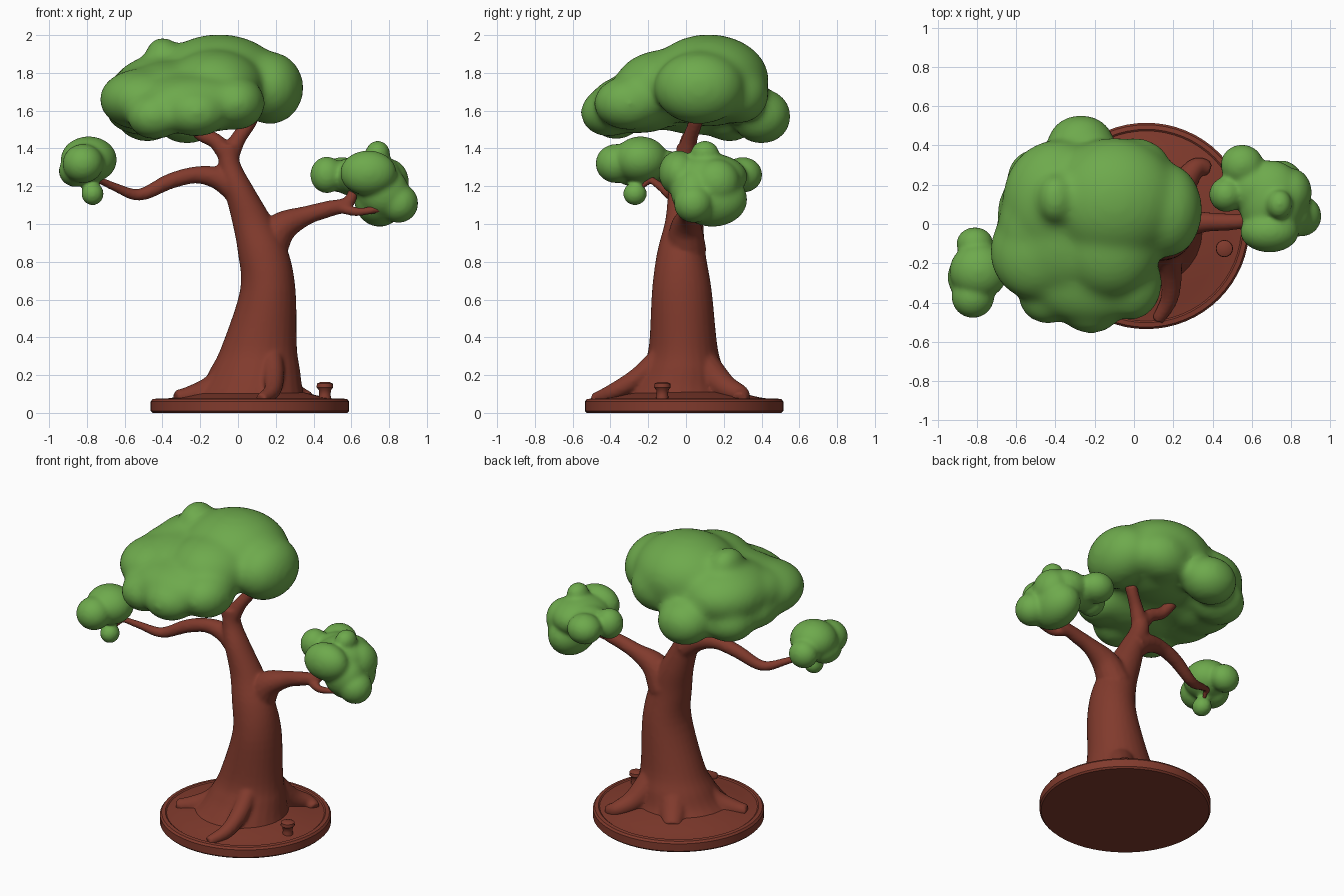
import bpy, bmesh, math
from mathutils import Vector, Matrix


def material(name, rgb):
    m = bpy.data.materials.new(name)
    m.diffuse_color = (*rgb, 1)
    return m


BARK = material("reddish brown bark", (0.22, 0.043, 0.026))
LEAF = material("leaf green", (0.155, 0.40, 0.073))


def finish(bm, name, mat, voxel=0, smooth=0):
    bmesh.ops.recalc_face_normals(bm, faces=bm.faces)
    me = bpy.data.meshes.new(name)
    bm.to_mesh(me)
    bm.free()
    me.materials.append(mat)
    ob = bpy.data.objects.new(name, me)
    bpy.context.collection.objects.link(ob)
    if voxel:  # melt overlapping parts into one skin
        r = ob.modifiers.new("melt", 'REMESH')
        r.mode, r.voxel_size, r.use_smooth_shade = 'VOXEL', voxel, True
        s = ob.modifiers.new("soften", 'SMOOTH')
        s.factor, s.iterations = 0.5, smooth
    else:
        bpy.context.view_layer.objects.active = ob
        ob.select_set(True)
        bpy.ops.object.shade_smooth_by_angle(angle=math.radians(35))
        ob.select_set(False)
    return ob


def spline(pts, steps=5):
    """Catmull-Rom through points of any dimension."""
    p = [Vector(q) for q in pts]
    p = [2 * p[0] - p[1]] + p + [2 * p[-1] - p[-2]]
    out = []
    for a, b, c, d in zip(p, p[1:], p[2:], p[3:]):
        for i in range(steps):
            t = i / steps
            out.append(0.5 * (2 * b + (c - a) * t + (2 * a - 5 * b + 4 * c - d) * t**2
                              + (3 * b - a - 3 * c + d) * t**3))
    return out + [p[-2]]


def loft(bm, rings):
    vs = [[bm.verts.new(v) for v in r] for r in rings]
    n = len(vs[0])
    for a, b in zip(vs, vs[1:]):
        for i in range(n):
            bm.faces.new((a[i], a[(i + 1) % n], b[(i + 1) % n], b[i]))
    bm.faces.new(vs[0][::-1])
    bm.faces.new(vs[-1])


def limb(bm, pts, n=14):
    """Round tapering limb through (x, y, z, radius)."""
    s = spline(pts)
    rings = []
    for i, q in enumerate(s):
        d = (s[min(i + 1, len(s) - 1)] - s[max(i - 1, 0)]).to_3d()
        rot = d.to_track_quat('Z', 'Y').to_matrix()
        rings.append([q.to_3d() + rot @ Vector((math.cos(k * math.tau / n), math.sin(k * math.tau / n), 0)) * q[3]
                      for k in range(n)])
    loft(bm, rings)


def turned(name, cx, cy, profile, n):
    """Lathe part from (radius, z) pairs."""
    bm = bmesh.new()
    loft(bm, [[(cx + r * math.cos(k * math.tau / n), cy + r * math.sin(k * math.tau / n), z)
               for k in range(n)] for r, z in profile])
    return finish(bm, name, BARK)


def foliage(name, blobs, voxel, smooth, grow):
    """Cloud of ellipsoids (x, y, z, rx, ry, rz); grow offsets the softening."""
    bm = bmesh.new()
    for x, y, z, a, b, c in blobs:
        size = Matrix.Diagonal((a + grow, b + grow, c + grow, 1))
        bmesh.ops.create_icosphere(bm, subdivisions=4, radius=1, matrix=Matrix.Translation((x, y, z)) @ size)
    return finish(bm, name, LEAF, voxel, smooth)


# Round base with rim and raised middle, and the small stump on it
turned("base_disc", 0.063, -0.01, [(0.515, 0.0), (0.525, 0.01), (0.525, 0.06), (0.515, 0.073), (0.492, 0.076),
                                  (0.484, 0.070), (0.40, 0.082), (0.28, 0.11), (0.1, 0.12)], 64)
turned("small_stump", 0.46, -0.125, [(0.04, 0.05), (0.03, 0.095), (0.032, 0.12), (0.044, 0.135), (0.042, 0.155),
                                    (0.025, 0.163)], 16)

# Trunk: leaning stack of ellipses (x, y, z, rx, ry)
bm = bmesh.new()
trunk = spline([(0.04, -0.04, 0.06, 0.32, 0.31), (0.07, -0.035, 0.14, 0.27, 0.26), (0.09, -0.02, 0.23, 0.238, 0.22),
                (0.112, -0.015, 0.35, 0.2, 0.182),
                (0.158, -0.022, 0.65, 0.147, 0.158), (0.133, -0.025, 0.85, 0.134, 0.128), (0.075, -0.01, 1.02, 0.108, 0.1),
                (0.0, -0.01, 1.2, 0.078, 0.08), (-0.045, 0.0, 1.32, 0.058, 0.06), (-0.05, 0.0, 1.42, 0.052, 0.05)])
loft(bm, [[(q[0] + q[3] * math.cos(k * math.tau / 28), q[1] + q[4] * math.sin(k * math.tau / 28), q[2])
           for k in range(28)] for q in trunk])

# Branches and forks
for path in (
    [(0.0, 0.0, 1.18, 0.08), (-0.1, 0.0, 1.24, 0.062), (-0.22, -0.01, 1.26, 0.046), (-0.36, -0.03, 1.226, 0.042),
     (-0.52, -0.07, 1.155, 0.033), (-0.65, -0.13, 1.195, 0.024), (-0.79, -0.22, 1.26, 0.017)],
    [(-0.73, -0.18, 1.235, 0.016), (-0.77, -0.26, 1.18, 0.014)],
    [(0.15, 0.0, 0.86, 0.11), (0.23, 0.0, 0.98, 0.085), (0.36, 0.01, 1.044, 0.052), (0.48, 0.01, 1.08, 0.044),
     (0.58, 0.02, 1.11, 0.036), (0.62, 0.06, 1.2, 0.022)],
    [(0.53, 0.01, 1.09, 0.03), (0.63, -0.03, 1.065, 0.024), (0.76, -0.02, 1.08, 0.018)],
    [(-0.06, 0.0, 1.37, 0.05), (-0.12, 0.01, 1.44, 0.042), (-0.2, 0.03, 1.48, 0.038), (-0.26, 0.06, 1.56, 0.034)],
    [(-0.045, 0.0, 1.36, 0.052), (0.0, 0.02, 1.45, 0.042), (0.05, 0.045, 1.52, 0.038), (0.07, 0.055, 1.56, 0.042)],
):
    limb(bm, path)

# Roots spreading over the base
for path in (
    [(0.18, -0.13, 0.30, 0.06), (0.19, -0.25, 0.19, 0.055), (0.18, -0.38, 0.115, 0.045), (0.12, -0.49, 0.07, 0.032)],
    [(0.0, -0.04, 0.23, 0.1), (-0.13, -0.1, 0.13, 0.075), (-0.25, -0.15, 0.09, 0.055), (-0.33, -0.18, 0.08, 0.04)],
    [(0.05, 0.05, 0.25, 0.1), (-0.02, 0.16, 0.12, 0.09), (-0.08, 0.26, 0.06, 0.06)],
    [(0.18, 0.08, 0.25, 0.1), (0.25, 0.2, 0.14, 0.07), (0.32, 0.29, 0.095, 0.05), (0.38, 0.28, 0.07, 0.04)],
):
    limb(bm, path)
finish(bm, "trunk_and_branches", BARK, 0.011, 6)

# Main crown: high at the back, sloping down to the front
foliage("main_crown", [
    (-0.10, 0.12, 1.76, 0.33, 0.31, 0.235), (0.17, 0.07, 1.72, 0.168, 0.23, 0.183),
    (-0.39, 0.12, 1.71, 0.27, 0.30, 0.18), (-0.50, -0.14, 1.66, 0.225, 0.24, 0.155),
    (-0.22, -0.25, 1.64, 0.33, 0.25, 0.15), (-0.22, -0.41, 1.59, 0.16, 0.14, 0.12),
    (-0.44, -0.37, 1.57, 0.14, 0.13, 0.115), (-0.01, -0.30, 1.64, 0.145, 0.18, 0.135),
    (-0.12, -0.10, 1.73, 0.25, 0.27, 0.185), (-0.27, 0.40, 1.57, 0.165, 0.148, 0.138),
    (-0.50, 0.05, 1.60, 0.19, 0.22, 0.12), (0.0, 0.28, 1.69, 0.18, 0.15, 0.15),
    (-0.48, 0.23, 1.57, 0.16, 0.15, 0.125), (-0.55, 0.0, 1.70, 0.13, 0.2, 0.12),
    (-0.35, -0.05, 1.69, 0.28, 0.30, 0.165), (-0.40, 0.13, 1.90, 0.08, 0.115, 0.08)], 0.018, 30, 0.01)

# Left tuft with its hanging ball
foliage("left_tuft", [
    (-0.79, -0.24, 1.34, 0.145, 0.14, 0.12), (-0.81, -0.10, 1.30, 0.09, 0.08, 0.085),
    (-0.82, -0.37, 1.32, 0.105, 0.105, 0.1), (-0.86, -0.27, 1.28, 0.085, 0.11, 0.08),
    (-0.77, -0.27, 1.16, 0.056, 0.06, 0.058)], 0.011, 14, 0.004)

# Right tuft
foliage("right_tuft", [
    (0.47, 0.15, 1.26, 0.083, 0.085, 0.093), (0.55, 0.30, 1.26, 0.105, 0.1, 0.09),
    (0.70, 0.12, 1.25, 0.165, 0.2, 0.12), (0.75, 0.14, 1.13, 0.13, 0.18, 0.14),
    (0.85, 0.04, 1.11, 0.1, 0.1, 0.1), (0.69, -0.04, 1.27, 0.145, 0.1, 0.115),
    (0.77, 0.04, 1.17, 0.13, 0.115, 0.13), (0.62, 0.18, 1.25, 0.13, 0.13, 0.1),
    (0.80, 0.16, 1.22, 0.1, 0.12, 0.12), (0.74, 0.10, 1.375, 0.06, 0.07, 0.062)], 0.011, 18, 0.005)
